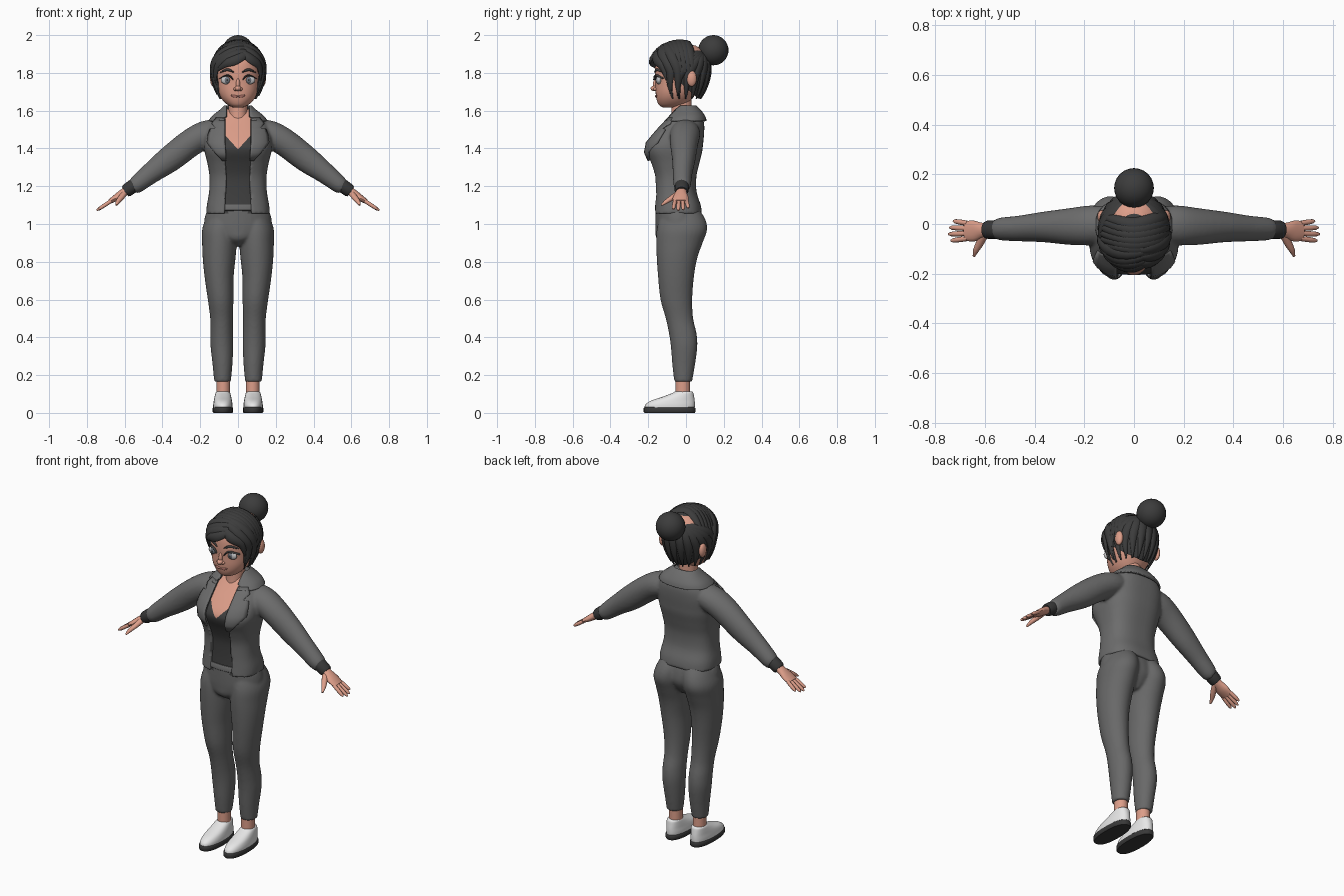
import bpy, bmesh, math
from mathutils import Vector, Matrix

old = bpy.data.objects.get("Cube")
if old:
    bpy.data.objects.remove(old, do_unlink=True)


def material(name, r, g, b):
    m = bpy.data.materials.new(name)
    m.use_nodes = True
    m.diffuse_color = (r, g, b, 1)
    m.node_tree.nodes["Principled BSDF"].inputs["Base Color"].default_value = (r, g, b, 1)
    return m


JACKET = material("jacket grey", .15, .15, .15)
PANTS = material("trouser grey", .14, .14, .14)
TOP = material("dark top", .05, .05, .05)
HAIR = material("dark hair", .045, .045, .045)
SKIN = material("skin", .72, .34, .25)
WHITE = material("shoe white", .8, .8, .8)
DARK = material("sole and cuff", .04, .04, .04)
EYE = material("eye white", .55, .55, .56)
IRIS = material("iris grey", .16, .18, .21)
LIPS = material("lips", .42, .17, .14)


# ---------- helpers ----------
def spline(rows, k=4):
    """Smooth curve through rows of numbers."""
    out, last = [], len(rows) - 1
    for i in range(last):
        p = [rows[max(0, min(last, i + j))] for j in (-1, 0, 1, 2)]
        for s in range(k):
            t = s / k
            out.append(tuple(.5 * (2*b + (c - a)*t + (2*a - 5*b + 4*c - d)*t*t
                                   + (3*b - a - 3*c + d)*t**3) for a, b, c, d in zip(*p)))
    return out + [tuple(rows[-1])]


def power(v, e):
    return math.copysign(abs(v) ** e, v)


def oval(row, e=1.0, n=32, gap=0.0, groove=0.0, cx=0.0):
    """Level ring from (z, half width, front y, back y); gap opens its front."""
    z, rx, yf, yb = row
    cy, ry = (yf + yb) / 2, (yb - yf) / 2
    t0 = math.asin(min(1, gap / rx) ** (1 / e)) if gap else 0
    steps = n if gap else n - 1
    ring = []
    for i in range(steps + 1):
        t = t0 + (2 * math.pi - 2 * t0) * i / (steps if gap else n)
        ring.append(Vector((cx + rx * power(math.sin(t), e), cy - ry * power(math.cos(t), e), z)))
    if groove:
        ring += [ring[-1] + Vector((0, groove, 0)), ring[0] + Vector((0, groove, 0))]
    return ring


def loft(bm, rings, closed=True, cap=True):
    vs = [[bm.verts.new(p) for p in r] for r in rings]
    n = len(vs[0])
    for a, b in zip(vs, vs[1:]):
        for i in range(n if closed else n - 1):
            j = (i + 1) % n
            bm.faces.new((a[i], a[j], b[j], b[i]))
    if cap:
        bm.faces.new(vs[0])
        bm.faces.new(vs[-1])


def tube(bm, rows, ref=lambda p: Vector((0, 0, 1)), n=16):
    """Tube through rows (x, y, z, half width, half thickness)."""
    pts = [Vector(r[:3]) for r in rows]
    rings = []
    for i, (p, r) in enumerate(zip(pts, rows)):
        t = (pts[min(i + 1, len(pts) - 1)] - pts[max(i - 1, 0)]).normalized()
        up = ref(p)
        up = (up - t * up.dot(t)).normalized()
        side = t.cross(up)
        rings.append([p + side * r[3] * math.cos(a) + up * r[4] * math.sin(a)
                      for a in (2 * math.pi * k / n for k in range(n))])
    loft(bm, rings)


def ball(bm, loc, size):
    bmesh.ops.create_uvsphere(bm, u_segments=24, v_segments=16, radius=1,
                              matrix=Matrix.Translation(loc) @ Matrix.Diagonal((*size, 1)))


def front_y(rows, x, z, e):
    """Depth of a lofted shape's front at x and z."""
    for a, b in zip(rows, rows[1:]):
        if a[0] <= z <= b[0]:
            f = (z - a[0]) / (b[0] - a[0])
            _, rx, yf, yb = (u + (v - u) * f for u, v in zip(a, b))
            s = min(1, abs(x) / rx) ** (1 / e)
            return (yf + yb) / 2 - (yb - yf) / 2 * math.sqrt(1 - s * s) ** e
    return 0


def finish(name, bm, mats, mirror=False, solid=0, voxel=0):
    if mirror:
        new = bmesh.ops.duplicate(bm, geom=bm.verts[:] + bm.edges[:] + bm.faces[:])["geom"]
        for v in new:
            if isinstance(v, bmesh.types.BMVert):
                v.co.x *= -1
    bmesh.ops.recalc_face_normals(bm, faces=bm.faces[:])
    me = bpy.data.meshes.new(name)
    bm.to_mesh(me)
    bm.free()
    for m in mats:
        me.materials.append(m)
    me.shade_smooth()
    me.set_sharp_from_angle(angle=math.radians(50))
    ob = bpy.data.objects.new(name, me)
    bpy.context.scene.collection.objects.link(ob)
    if solid:
        mod = ob.modifiers.new("thickness", 'SOLIDIFY')
        mod.thickness, mod.offset = solid, 0
    if voxel:
        mod = ob.modifiers.new("blend", 'REMESH')
        mod.mode, mod.voxel_size, mod.use_smooth_shade = 'VOXEL', voxel, True
        mod = ob.modifiers.new("soften", 'SMOOTH')
        mod.factor, mod.iterations = .5, 4


# ---------- jacket with sleeves ----------
BOXY = .75
torso = spline([(1.055, .168, -.172, .085), (1.1, .165, -.168, .078), (1.17, .153, -.165, .056),
                (1.25, .151, -.168, .055), (1.32, .162, -.19, .07), (1.38, .176, -.216, .085),
                (1.42, .18, -.213, .09), (1.48, .175, -.165, .096), (1.53, .155, -.12, .096),
                (1.57, .125, -.085, .085), (1.6, .085, -.06, .065), (1.615, .07, -.05, .05)])


def opening(z):
    return .06 + .012 * min(1, abs(z - 1.23) / .2) * (z < 1.57)


bm = bmesh.new()
loft(bm, [oval(r, BOXY, 48, opening(r[0]), .035) for r in torso])
sleeve = spline([(.1, 0, 1.49, .07, .065), (.17, -.005, 1.475, .08, .072), (.25, -.01, 1.43, .075, .073),
                 (.36, -.012, 1.345, .062, .07), (.46, -.018, 1.27, .052, .056),
                 (.535, -.02, 1.21, .046, .046), (.56, -.02, 1.193, .036, .036)])
for s in (1, -1):
    tube(bm, [(s * x, y, z, a, b) for x, y, z, a, b in sleeve], n=24)
finish("jacket", bm, [JACKET], voxel=.008)

bm = bmesh.new()
collar = spline([(1.545, .152, -.118, .105), (1.57, .133, -.093, .097),
                 (1.6, .095, -.068, .076), (1.625, .068, -.05, .05)])
loft(bm, [oval(r, .85, 32, opening(r[0])) for r in collar], closed=False, cap=False)
finish("collar", bm, [JACKET], solid=.009)

bm = bmesh.new()
rings = []
for z, out in [(1.335, .08), (1.38, .122), (1.43, .163), (1.47, .157), (1.5, .148),
               (1.506, .12), (1.53, .138), (1.56, .115)]:
    xs = [opening(z) - .004 + (out - opening(z) + .004) * i / 6 for i in range(7)]
    rings.append([Vector((x, front_y(torso, x, z, BOXY) - .006, z)) for x in xs])
loft(bm, rings, closed=False, cap=False)
finish("lapels", bm, [JACKET], mirror=True, solid=.01)

# ---------- chest, neck and low-cut top ----------
bm = bmesh.new()
loft(bm, [oval((z, rx - .015, yf + .014, yb - .015), BOXY, 48) for z, rx, yf, yb in torso[:-2]])
loft(bm, [oval((z, .05, -.078 - d, .03)) for z, d in ((1.54, .004), (1.58, 0), (1.62, 0), (1.68, 0))])
NECKLINE, SLOPE = 1.395, 1.1
for s in (1, -1):
    bmesh.ops.bisect_plane(bm, geom=bm.verts[:] + bm.edges[:] + bm.faces[:],
                           plane_co=(0, 0, NECKLINE), plane_no=(s * SLOPE, 0, 1))
for f in bm.faces:
    c = f.calc_center_median()
    f.material_index = int(c.z > NECKLINE + SLOPE * abs(c.x))
finish("chest_and_top", bm, [TOP, SKIN])

# ---------- cuffs and hands ----------
bm = bmesh.new()
tube(bm, [(.535, -.022, 1.215, .035, .034), (.545, -.022, 1.208, .038, .037),
          (.588, -.023, 1.178, .037, .035), (.598, -.023, 1.171, .032, .03)], n=20)
finish("cuffs", bm, [DARK], mirror=True)

bm = bmesh.new()
tube(bm, spline([(.58, -.023, 1.183, .026, .022), (.61, -.025, 1.164, .03, .021),
                 (.645, -.028, 1.14, .042, .018), (.68, -.028, 1.118, .039, .012)]))
for i, length in enumerate((.056, .071, .076, .066)):
    y = .003 - .0205 * i
    ends = [(0, .0105), (.5, .0105), (.85, .009), (1, .004)]
    tube(bm, [(.672 + length * f, y + (i - 1.5) * -.006 * f, 1.122 - .66 * length * f, r, r)
              for f, r in ends], n=10)
tube(bm, spline([(.6, -.035, 1.165, .018, .016), (.62, -.075, 1.138, .016, .014),
                 (.636, -.105, 1.118, .012, .011), (.645, -.13, 1.1, .005, .005)]), n=10)
finish("hands", bm, [SKIN], mirror=True)

# ---------- trousers ----------
bm = bmesh.new()
leg = spline([(.165, .044, -.062, .032, .082), (.25, .052, -.072, .047, .082), (.35, .06, -.08, .06, .085),
              (.42, .06, -.09, .056, .086), (.5, .06, -.107, .038, .087), (.6, .068, -.135, .033, .092),
              (.72, .077, -.148, .042, .1), (.82, .087, -.155, .06, .1), (.9, .092, -.158, .088, .098),
              (.97, .094, -.155, .112, .096), (1.03, .085, -.14, .1, .085), (1.09, .07, -.11, .06, .07)])
for s in (1, -1):
    loft(bm, [oval(r[:4], cx=s * r[4]) for r in leg])
loft(bm, [oval(r) for r in spline([(.885, .03, -.11, .03), (.92, .1, -.155, .06), (.97, .172, -.162, .085),
                                   (1.03, .177, -.162, .08), (1.09, .157, -.16, .06)])])
finish("trousers", bm, [PANTS], voxel=.008)

bm = bmesh.new()
loft(bm, [oval((z, .152 + d, -.16 - d, .06 + d), .85) for z, d in
          ((1.07, 0), (1.074, .005), (1.098, .004), (1.103, 0))])
finish("waistband", bm, [PANTS])

# ---------- ankles and shoes ----------
bm = bmesh.new()
loft(bm, [oval((z, .036, -.056, .022), cx=.078) for z in (.07, .12, .19)])
finish("ankles", bm, [SKIN], mirror=True)

bm = bmesh.new()
loft(bm, [oval((z, .05 + d, -.22 - d, .046 + d), .85, cx=.08) for z, d in
          ((0, 0), (.006, .004), (.026, .004), (.03, 0))])
finish("shoe_soles", bm, [DARK], mirror=True)

bm = bmesh.new()
loft(bm, [oval(r, .88, cx=.08) for r in spline(
    [(.026, .051, -.22, .046), (.045, .051, -.214, .047), (.065, .048, -.185, .046),
     (.085, .044, -.125, .043), (.105, .039, -.072, .039), (.112, .034, -.06, .034)])])
finish("shoe_uppers", bm, [WHITE], mirror=True)

# ---------- head and face ----------
ROUND = .92
skull = spline([(1.617, .025, -.122, -.04), (1.63, .054, -.143, 0), (1.66, .085, -.156, .03),
                (1.7, .106, -.161, .06), (1.75, .115, -.162, .09), (1.8, .118, -.165, .105),
                (1.86, .114, -.158, .11), (1.91, .095, -.125, .1), (1.945, .05, -.07, .05)])


def on_face(x, z, out=0.0):
    return Vector((x, front_y(skull, x, z, ROUND) - out, z))


bm = bmesh.new()
loft(bm, [oval(r, ROUND, 40) for r in skull])
ball(bm, on_face(0, 1.718, .004), (.017, .022, .015))
ball(bm, on_face(0, 1.738), (.011, .013, .032))
for s in (1, -1):
    ball(bm, on_face(s * .014, 1.714), (.011, .012, .009))
    ball(bm, (s * .13, .03, 1.77), (.018, .026, .042))
finish("head", bm, [SKIN])


def face_part(name, mat, kind, *args):
    bm = bmesh.new()
    if kind == "ball":
        x, z, out, size = args
        ball(bm, on_face(x, z, out), size)
    else:
        pts, w, h = args
        path = spline([tuple(on_face(x, z, .001)) for x, z in pts])
        n = len(path) - 1
        tube(bm, [(*p, w * (.35 + math.sin(math.pi * i / n)), h) for i, p in enumerate(path)],
             lambda p: Vector((0, -1, 0)), 8)
    finish(name, bm, [mat], mirror=True)


face_part("eyes", EYE, "ball", .058, 1.762, -.006, (.033, .014, .023))
face_part("irises", IRIS, "ball", .057, 1.762, -.002, (.018, .0125, .019))
face_part("pupils", DARK, "ball", .057, 1.762, .003, (.008, .009, .009))
face_part("eyelashes", HAIR, "line", [(.025, 1.762), (.04, 1.781), (.062, 1.786), (.094, 1.772)], .004, .012)
face_part("eyebrows", HAIR, "line", [(.022, 1.803), (.055, 1.817), (.092, 1.803)], .0055, .006)
face_part("mouth", LIPS, "line", [(0, 1.675), (.018, 1.676), (.038, 1.682)], .005, .005)

# ---------- hair ----------
CENTRE, SIZE = Vector((0, -.03, 1.82)), Vector((.134, .153, .142))
bm = bmesh.new()
rows = []
for i in range(25):
    t = -1.1 + 2.095 * i / 24
    f = math.sqrt(1 - t * t) if t > 0 else 1 - .3 * t * t
    rows.append((CENTRE.z + SIZE.z * t, SIZE.x * f, CENTRE.y - SIZE.y * f, CENTRE.y + SIZE.y * f))
loft(bm, [oval(r, 1, 40) for r in rows])
bmesh.ops.bisect_plane(bm, geom=bm.verts[:] + bm.edges[:] + bm.faces[:], plane_co=(0, -.17, 1.87),
                       plane_no=(0, .21, .24), clear_inner=True)
finish("hair_cap", bm, [HAIR])


def strand(bm, dirs, w, lift=1.02):
    """Tapered lock lying on the hair, through directions from its centre."""
    path = spline(dirs, 6)
    rows = []
    for i, d in enumerate(path):
        v = Vector(d)
        if v.z > 0:
            v.normalize()
        else:
            f = (1 - .25 * v.z * v.z) / math.hypot(v.x, v.y)
            v = Vector((v.x * f, v.y * f, v.z))
        a = w * max(.15, math.sin(math.pi * (.2 + .78 * i / (len(path) - 1))))
        rows.append((*(CENTRE + v * SIZE * lift), a, .4 * a + .003))
    tube(bm, rows, lambda p: p - CENTRE, 8)


bm = bmesh.new()
for i in range(8):  # bands sweeping over the crown
    y = .35 - .15 * i
    strand(bm, [(1, y + .1, -.1), (.75, y, .6), (0, y - .15, 1), (-.75, y, .6), (-1, y + .1, -.25)], .027)
for i in range(13):  # locks gathered from the nape to the bun
    a = math.radians(68 + 224 * i / 12)
    x, y = math.sin(a), -math.cos(a)
    strand(bm, [(x * .4, .9, .7), (x * .8, y * .6 + .4, .3), (x, y, -.3), (x, y, -1.1)], .027, 1.0)
fringe = [[(.35, -.9, .6), (-.1, -1, .36), (-.5, -.88, .2), (-.85, -.6, -.1)],
          [(.35, -.85, .7), (-.3, -.9, .5), (-.8, -.65, .1), (-.95, -.45, -.5)],
          [(.3, -.7, .8), (-.5, -.75, .5), (-.95, -.4, 0), (-.9, -.42, -1.05)],
          [(.3, -.6, .9), (-.7, -.5, .5), (-1, -.2, -.1), (-.95, -.2, -.9)],
          [(.2, -.9, .65), (.5, -.85, .4), (.8, -.6, .1), (.92, -.5, -.4)],
          [(.25, -.7, .8), (.7, -.6, .45), (.97, -.35, -.1), (.92, -.4, -.85)],
          [(.2, -.5, .9), (.8, -.3, .45), (1, -.1, -.1), (.97, -.1, -.95)]]
for lock in fringe:
    strand(bm, lock, .028, 1.05)
finish("hair_locks", bm, [HAIR])

bm = bmesh.new()
ball(bm, (0, .145, 1.92), (.08, .08, .08))
finish("hair_bun", bm, [HAIR])
